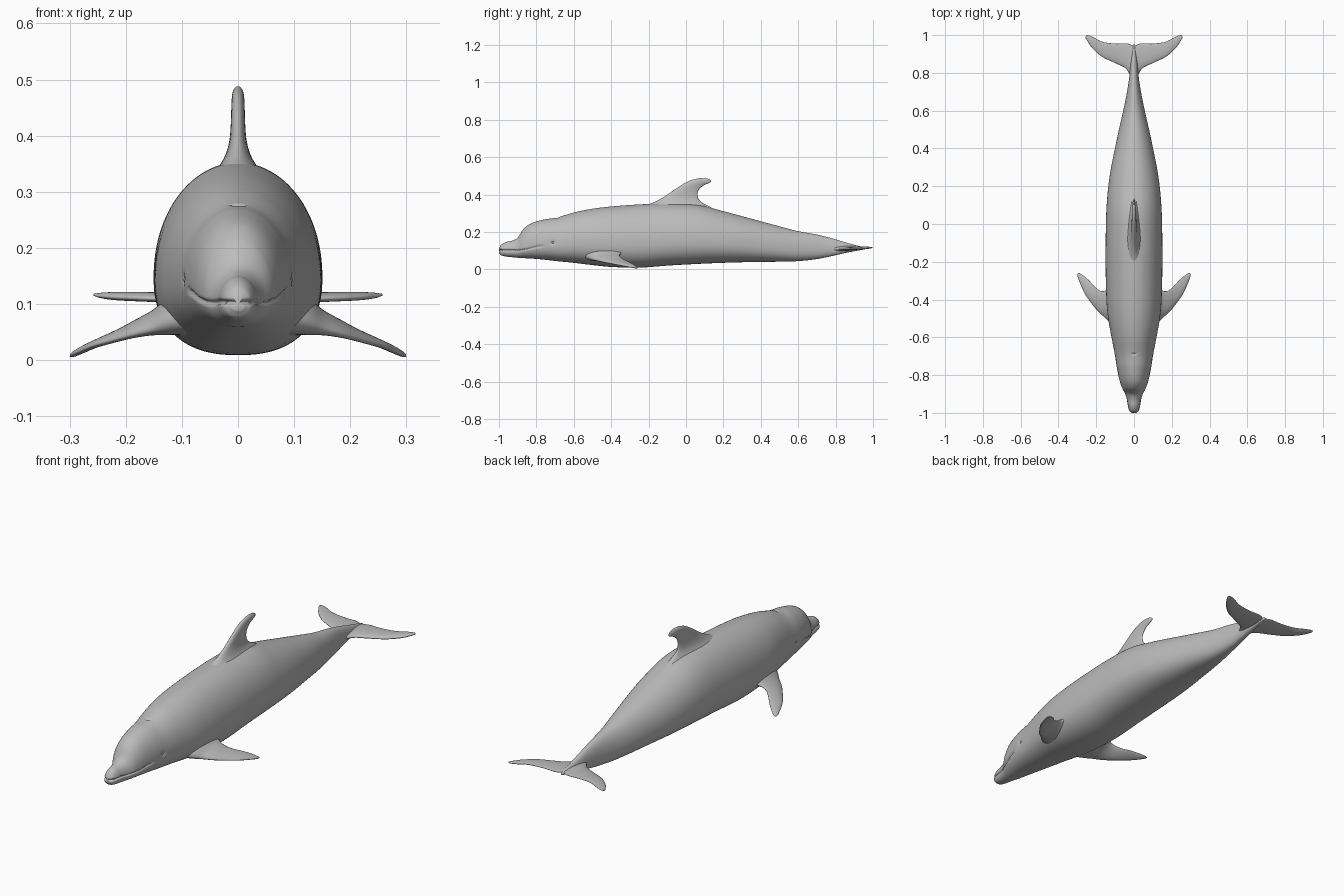
import bpy, bmesh, math
from mathutils import Vector

grey = bpy.data.materials.new("soft grey")
grey.diffuse_color = (0.5, 0.5, 0.5, 1)


def curve(rows, t):
    """Smooth interpolation of rows keyed by their first column."""
    n = len(rows)
    i = 0
    while i < n - 2 and t > rows[i + 1][0]:
        i += 1
    a, b = rows[i], rows[i + 1]
    h = b[0] - a[0]
    s = min(max((t - a[0]) / h, 0), 1)

    def slope(j, k):
        lo, hi = rows[max(j - 1, 0)], rows[min(j + 1, n - 1)]
        return (hi[k] - lo[k]) / (hi[0] - lo[0])
    return [(2*s**3 - 3*s*s + 1) * a[k] + (s**3 - 2*s*s + s) * h * slope(i, k)
            + (3*s*s - 2*s**3) * b[k] + (s**3 - s*s) * h * slope(i + 1, k)
            for k in range(1, len(a))]


def loft(name, rings):
    """Skin closed rings of points and cap both ends."""
    bm = bmesh.new()
    vr = [[bm.verts.new(p) for p in r] for r in rings]
    n = len(vr[0])
    for a, b in zip(vr, vr[1:]):
        for i in range(n):
            j = (i + 1) % n
            bm.faces.new((a[i], a[j], b[j], b[i]))
    for r in (vr[0], vr[-1]):
        c = bm.verts.new(sum((v.co for v in r), Vector()) / n)
        for i in range(n):
            bm.faces.new((r[i], r[(i + 1) % n], c))
    bmesh.ops.recalc_face_normals(bm, faces=bm.faces)
    for f in bm.faces:
        f.smooth = True
    me = bpy.data.meshes.new(name)
    bm.to_mesh(me)
    bm.free()
    me.materials.append(grey)
    ob = bpy.data.objects.new(name, me)
    bpy.context.collection.objects.link(ob)
    return ob


def fin(name, stations, axis, side=1, steps=8, n=36):
    """Foil sections: leading xyz, trailing xyz, half thickness."""
    rows = [(i, *s) for i, s in enumerate(stations)]
    rings = []
    for k in range((len(rows) - 1) * steps + 1):
        v = curve(rows, k / steps)
        lead, trail = Vector(v[:3]), Vector(v[3:6])
        ring = []
        for i in range(n):
            a = 2 * math.pi * i / n
            u = (1 - math.cos(a)) / 2
            p = lead.lerp(trail, u) + Vector(axis) * v[6] * math.sin(a) * (1.2 - 0.45 * u)
            p.x *= side
            ring.append(p)
        rings.append(ring)
    return loft(name, rings)


# Body outline: y, top z, bottom z, half width
BODY = [
    (-1.0, .112, .088, .012), (-.99, .130, .076, .024), (-.965, .145, .069, .032),
    (-.93, .153, .065, .038), (-.90, .170, .062, .047), (-.87, .215, .060, .062),
    (-.83, .245, .058, .076), (-.76, .266, .052, .091), (-.69, .277, .044, .102),
    (-.60, .304, .035, .119), (-.50, .324, .023, .137), (-.40, .336, .013, .146),
    (-.25, .347, .009, .150), (-.10, .352, .020, .150), (.06, .345, .029, .147),
    (.20, .311, .035, .136), (.30, .284, .038, .121), (.40, .257, .040, .101),
    (.50, .230, .041, .080), (.60, .204, .044, .057), (.70, .186, .055, .037),
    (.78, .166, .071, .025), (.85, .145, .087, .019), (.95, .118, .106, .006)]

# Mouth line: y, z
MOUTH = [(-1.0, .103), (-.95, .104), (-.90, .102), (-.85, .107), (-.80, .119), (-.76, .125)]
EYE = (-.712, .143)


def body_point(y, a):
    top, bot, w = curve(BODY, y)
    mid = bot + 0.40 * (top - bot)
    c, s = math.cos(a), math.sin(a)
    n = 2.0 if s > 0 else 2.35
    x = w * math.copysign(abs(c) ** (2 / n), c)
    z = mid + (top - mid if s > 0 else mid - bot) * math.copysign(abs(s) ** (2 / n), s)
    return Vector((x, y, z))


def carved(y, a):
    """Add mouth groove, eye sockets and blowhole to the body surface."""
    p = body_point(y, a)
    x, z = p.x, p.z
    if y < -.6:
        fade = min(max((-.755 - y) / .025, 0), 1)
        g = fade * .007 * math.exp(-((z - curve(MOUTH, y)[0]) / .004) ** 2)
        p.x -= math.copysign(min(g, abs(x) * .5), x)
        if y < -.985:
            p.y += g * .8
        e = ((y - EYE[0]) / .013) ** 2 + ((z - EYE[1]) / .009) ** 2
        p.x -= math.copysign(.006 * math.exp(-e), x)
        if z > .2:
            b = (x / .011) ** 2 + ((y + .69 - 30 * x * x) / .005) ** 2
            p.z -= .008 * math.exp(-b)
    return p


SEG = 128
ys = [-1 + .4 * (i / 140) ** 1.15 for i in range(140)] + [-.6 + 1.55 * i / 120 for i in range(121)]
loft("body", [[carved(y, 2 * math.pi * i / SEG) for i in range(SEG)] for y in ys])

# Dorsal fin with flared root
fin("dorsal_fin", [
    (0, -.27, .305, 0, .20, .285, .066),
    (0, -.22, .338, 0, .145, .325, .043),
    (0, -.165, .362, 0, .085, .358, .025),
    (0, -.115, .390, 0, .064, .385, .016),
    (0, -.07, .420, 0, .065, .418, .013),
    (0, -.03, .447, 0, .090, .446, .012),
    (0, .01, .470, 0, .130, .465, .011),
    (0, .045, .482, 0, .133, .474, .009),
    (0, .075, .488, 0, .118, .485, .004)], (1, 0, 0))

for side, label in ((1, "right"), (-1, "left")):
    # Flippers, swept back and drooping
    fin(label + "_flipper", [
        (.08, -.56, .080, .08, -.29, .095, .042),
        (.125, -.525, .068, .125, -.335, .090, .031),
        (.155, -.495, .056, .155, -.354, .079, .019),
        (.19, -.463, .046, .180, -.353, .068, .013),
        (.225, -.42, .036, .205, -.335, .054, .010),
        (.26, -.37, .026, .235, -.302, .038, .008),
        (.285, -.315, .016, .262, -.278, .024, .007),
        (.298, -.28, .010, .281, -.264, .013, .005),
        (.300, -.264, .007, .293, -.258, .008, .002)], (0, 0, 1), side)
    # Tail flukes with a central notch
    fin(label + "_fluke", [
        (-.004, .73, .112, -.004, .932, .114, .020),
        (.020, .785, .109, .012, .947, .115, .013),
        (.046, .825, .108, .040, .956, .115, .010),
        (.100, .852, .108, .100, .955, .116, .009),
        (.170, .886, .110, .165, .964, .117, .008),
        (.220, .930, .112, .208, .985, .117, .007),
        (.246, .967, .114, .234, .997, .117, .005),
        (.258, .988, .116, .252, 1.0, .117, .002)], (0, 0, 1), side)
    # Small eyes set in the sockets
    ex = max(p.x for p in (body_point(EYE[0], math.pi * k / 60) for k in range(8))) - .008
    bpy.ops.mesh.primitive_uv_sphere_add(segments=20, ring_count=12, radius=.0065,
                                         location=(side * ex, EYE[0], EYE[1]))
    eye = bpy.context.object
    eye.name = label + "_eye"
    eye.data.materials.append(grey)
    bpy.ops.object.shade_smooth()
